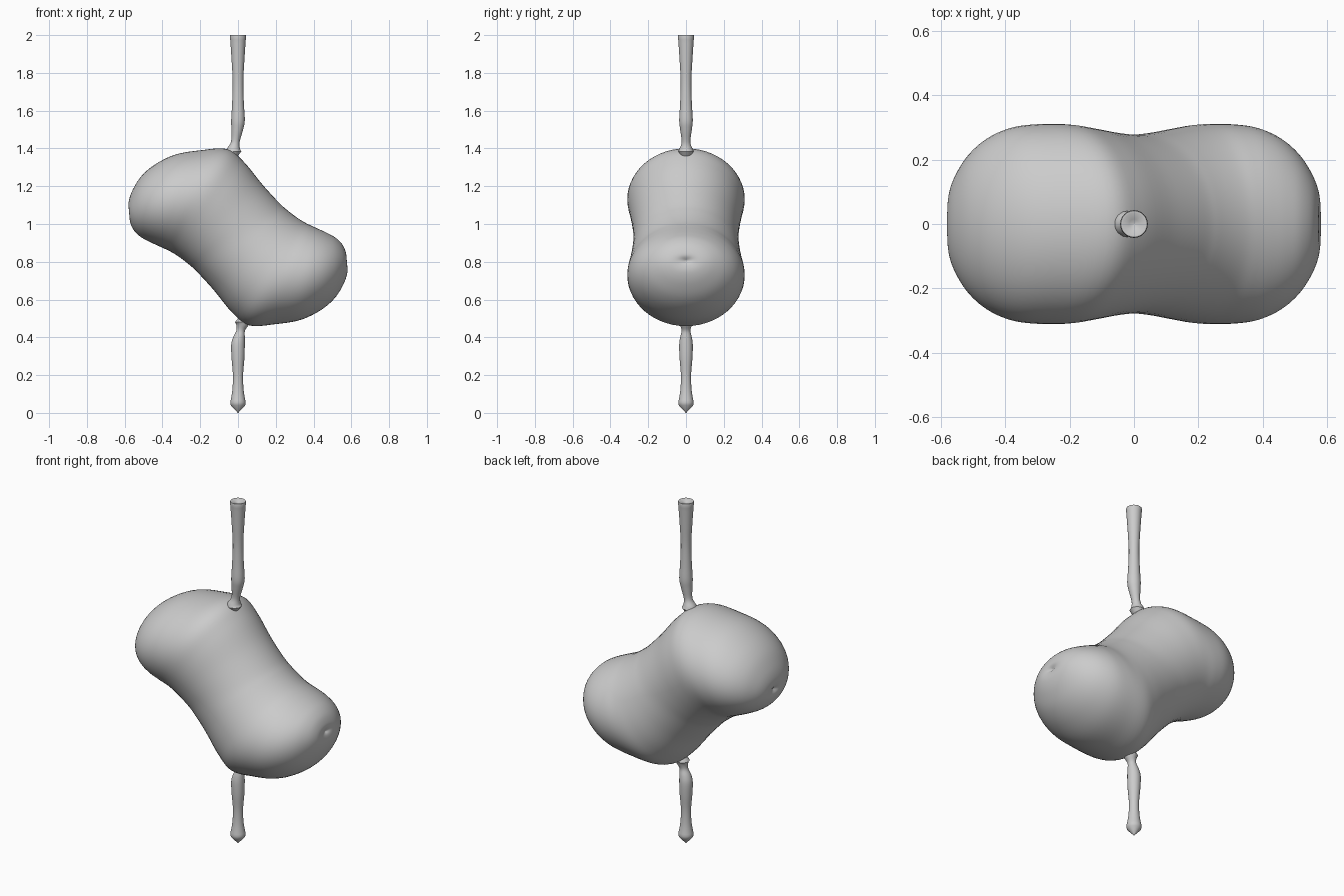
import bpy, bmesh, math

if "Cube" in bpy.data.objects:
    bpy.data.objects.remove(bpy.data.objects["Cube"])


def spline(rows, steps):
    """Catmull-Rom interpolation through rows of numbers."""
    out = []
    n = len(rows)
    for i in range(n - 1):
        p = [rows[max(i - 1, 0)], rows[i], rows[i + 1], rows[min(i + 2, n - 1)]]
        for s in range(steps):
            t = s / steps
            out.append([0.5 * (2 * b + (c - a) * t + (2 * a - 5 * b + 4 * c - d) * t * t
                               + (3 * b - a - 3 * c + d) * t ** 3) for a, b, c, d in zip(*p)])
    return out + [list(rows[-1])]


def loft(name, rings, angle):
    """Skin a list of point rings and cap both ends."""
    bm = bmesh.new()
    loops = [[bm.verts.new(p) for p in ring] for ring in rings]
    n = len(loops[0])
    for a, b in zip(loops, loops[1:]):
        for i in range(n):
            j = (i + 1) % n
            bm.faces.new((a[i], a[j], b[j], b[i]))
    bm.faces.new(loops[0])
    bm.faces.new(loops[-1])
    bmesh.ops.recalc_face_normals(bm, faces=bm.faces)
    mesh = bpy.data.meshes.new(name)
    bm.to_mesh(mesh)
    bm.free()
    ob = bpy.data.objects.new(name, mesh)
    bpy.context.collection.objects.link(ob)
    bpy.ops.object.select_all(action='DESELECT')
    ob.select_set(True)
    bpy.context.view_layer.objects.active = ob
    bpy.ops.object.shade_smooth_by_angle(angle=math.radians(angle))
    return ob


def circle(n):
    return [(math.cos(2 * math.pi * i / n), math.sin(2 * math.pi * i / n)) for i in range(n)]


# Two-lobed body, tilted sections along an S-shaped axis:
# upper x, z, lower x, z, half depth; other half by point symmetry
half = [(.22, 1.11, -.22, .75, .278), (.265, 1.07, -.13, .652, .284),
        (.308, 1.037, -.03, .53, .298), (.35, 1.01, .06, .463, .309),
        (.39, .99, .20, .470, .31), (.43, .972, .33, .492, .299),
        (.475, .951, .435, .542, .266), (.517, .927, .51, .605, .215),
        (.55, .895, .558, .68, .152), (.568, .86, .579, .743, .095),
        (.573, .832, .576, .785, .045), (.562, .808, .562, .802, .002)]
left = [(-c, 1.86 - d, -a, 1.86 - b, y) for a, b, c, d, y in half[:0:-1]]
rings = [[((a + c) / 2 + (a - c) / 2 * v, y * u, (b + d) / 2 + (b - d) / 2 * v)
          for u, v in circle(56)] for a, b, c, d, y in spline(left + half, 5)]
loft("body", rings, 80)


def stem(name, smooth_rows, start, end):
    """Round stem from rows of z, radius, x offset."""
    rows = start + spline(smooth_rows, 4) + end
    loft(name, [[(dx + r * c, r * s, z) for c, s in circle(24)] for z, r, dx in rows], 40)


# Upper stem with flared, slightly hollow mouth
stem("upper_stem",
     [(1.385, .040, -.022), (1.40, .034, -.024), (1.435, .023, -.014), (1.50, .031, -.004),
      (1.55, .036, 0), (1.64, .031, 0), (1.75, .028, 0), (1.87, .034, 0), (1.975, .041, 0)],
     [(1.34, .02, -.035)],
     [(1.99, .043, 0), (2.0, .041, 0), (2.0, .034, 0), (1.99, .015, 0), (1.985, .001, 0)])

# Lower stem with pointed foot
stem("lower_stem",
     [(.055, .041, 0), (.12, .030, 0), (.20, .027, 0), (.29, .034, 0), (.36, .036, 0),
      (.40, .031, .005), (.435, .023, .014), (.465, .032, .024), (.48, .038, .022)],
     [(0, .001, 0), (.04, .038, 0)], [(.52, .02, .035)])
